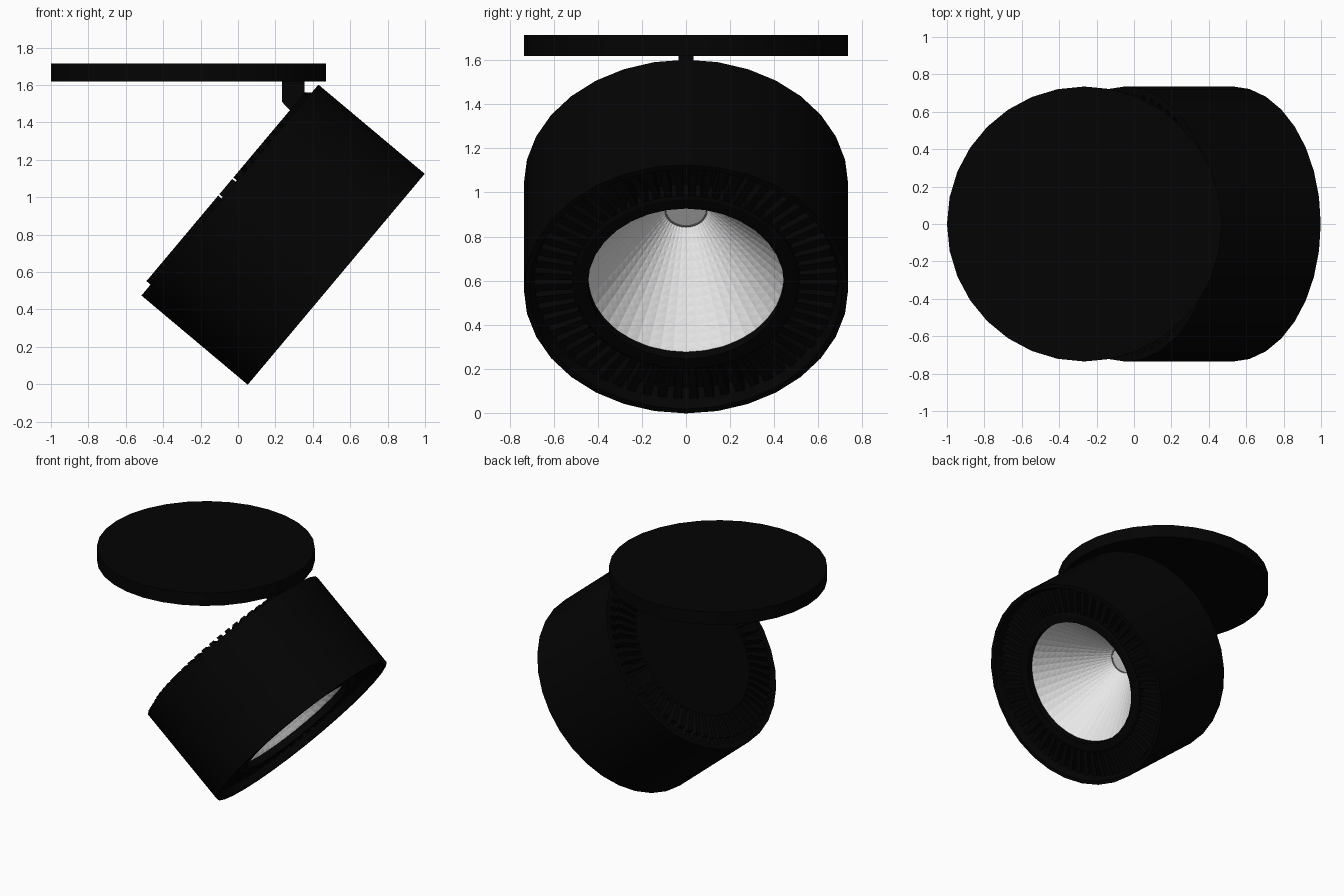
import bpy, bmesh, math
from mathutils import Matrix, Vector

cube = bpy.data.objects.get("Cube")
if cube:
    bpy.data.objects.remove(cube, do_unlink=True)


def material(name, value):
    m = bpy.data.materials.new(name)
    m.use_nodes = True
    colour = (value, value, value, 1)
    m.diffuse_color = colour
    m.node_tree.nodes["Principled BSDF"].inputs["Base Color"].default_value = colour
    return m


BLACK = material("matte_black", 0.001)
SILVER = material("reflector_silver", 0.82)
GREY = material("emitter_grey", 0.8)
RING = material("ring_grey", 0.3)

# Lamp head frame: local z points out of the light opening
HEAD = Matrix.Translation((0.241, 0, 0.80)) @ Matrix.Rotation(math.radians(130), 4, 'Y')
RADIUS = 0.736
HALF = 0.371


def finish(name, bm, mat, matrix=None, smooth=True):
    mesh = bpy.data.meshes.new(name)
    bm.to_mesh(mesh)
    bm.free()
    mesh.materials.append(mat)
    ob = bpy.data.objects.new(name, mesh)
    bpy.context.collection.objects.link(ob)
    if matrix:
        ob.matrix_world = matrix
    if smooth:
        bpy.ops.object.select_all(action='DESELECT')
        ob.select_set(True)
        bpy.context.view_layer.objects.active = ob
        bpy.ops.object.shade_smooth_by_angle(angle=math.radians(25))
    return ob


def revolve(profile, steps=32):
    bm = bmesh.new()
    verts = [bm.verts.new((r, 0, z)) for r, z in profile]
    edges = [bm.edges.new(pair) for pair in zip(verts, verts[1:])]
    bmesh.ops.spin(bm, geom=verts + edges, cent=(0, 0, 0), axis=(0, 0, 1),
                   angle=math.tau, steps=steps, use_duplicate=False)
    bmesh.ops.remove_doubles(bm, verts=bm.verts, dist=1e-5)
    bmesh.ops.recalc_face_normals(bm, faces=bm.faces)
    return bm


def fin_ring(name, r0, r1, z0, z1, count=60, half=0.029, shift=0.5):
    # Radial wedge blocks with gaps between them
    bm = bmesh.new()
    for i in range(count):
        mid = math.pi / 2 + math.tau * (i + shift) / count
        block = bmesh.ops.create_cube(bm, size=1)
        for v in block["verts"]:
            r = r1 if v.co.x > 0 else r0
            a = mid + (half if v.co.y > 0 else -half)
            v.co = Vector((r * math.cos(a), r * math.sin(a), z1 if v.co.z > 0 else z0))
    bmesh.ops.recalc_face_normals(bm, faces=bm.faces)
    return finish(name, bm, BLACK, HEAD, smooth=False)


# Ceiling plate
finish("ceiling_plate", revolve([(0, 1.62), (0.735, 1.62), (0.735, 1.715), (0, 1.715)]),
       BLACK, Matrix.Translation((-0.265, 0, 0)))

# Pivot stem between plate and head
bm = bmesh.new()
outline = [(0.235, 1.63), (0.355, 1.63), (0.355, 1.56), (0.40, 1.56), (0.31, 1.43), (0.235, 1.51)]
face = bm.faces.new([bm.verts.new((x, -0.035, z)) for x, z in outline])
side = bmesh.ops.extrude_face_region(bm, geom=[face])
bmesh.ops.translate(bm, vec=(0, 0.07, 0),
                    verts=[g for g in side["geom"] if isinstance(g, bmesh.types.BMVert)])
bmesh.ops.recalc_face_normals(bm, faces=bm.faces)
finish("pivot_stem", bm, BLACK, smooth=False)

# Head housing: back disc, fin channels at both ends, drum wall, collar, inner cavity
finish("head_housing", revolve([
    (0, -0.376), (0.50, -0.376), (0.50, -0.31), (0.70, -0.31), (0.70, -HALF),
    (RADIUS, -HALF), (RADIUS, HALF), (0.71, HALF), (0.69, 0.325), (0.685, 0.25),
    (0.52, 0.25), (0.515, 0.325), (0.50, 0.333), (0.445, 0.333),
    (0.445, -0.22), (0, -0.22)]), BLACK, HEAD)

# Cooling fins on both ends, with two solid spokes at the back
fin_ring("rear_fins", 0.495, 0.66, -0.32, -0.40)
fin_ring("rear_fin_feet", 0.655, 0.705, -0.32, -0.369)
fin_ring("rear_spokes", 0.495, 0.66, -0.32, -0.40, count=2, half=0.07, shift=0)
fin_ring("front_fins", 0.51, 0.69, 0.24, 0.322)

# Reflector cone covered in small pillow facets that face the axis
rings = 14
wide, narrow = Vector((0.444, 0.285)), Vector((0.095, -0.19))
bm = revolve([tuple(wide.lerp(narrow, i / rings)) for i in range(rings + 1)], steps=48)
for f in bm.faces:
    centre = f.calc_center_median()
    if f.normal.x * centre.x + f.normal.y * centre.y > 0:
        f.normal_flip()
bmesh.ops.poke(bm, faces=bm.faces, offset=0.0015)
finish("reflector", bm, SILVER, HEAD, smooth=False)

# Light emitter and its retaining ring
finish("emitter", revolve([(0, -0.20), (0.09, -0.20), (0.09, -0.185), (0, -0.185)]),
       GREY, HEAD)
finish("emitter_ring", revolve([(0.09, -0.20), (0.09, -0.18), (0.096, -0.18),
                                (0.096, -0.20), (0.09, -0.20)]), RING, HEAD)
